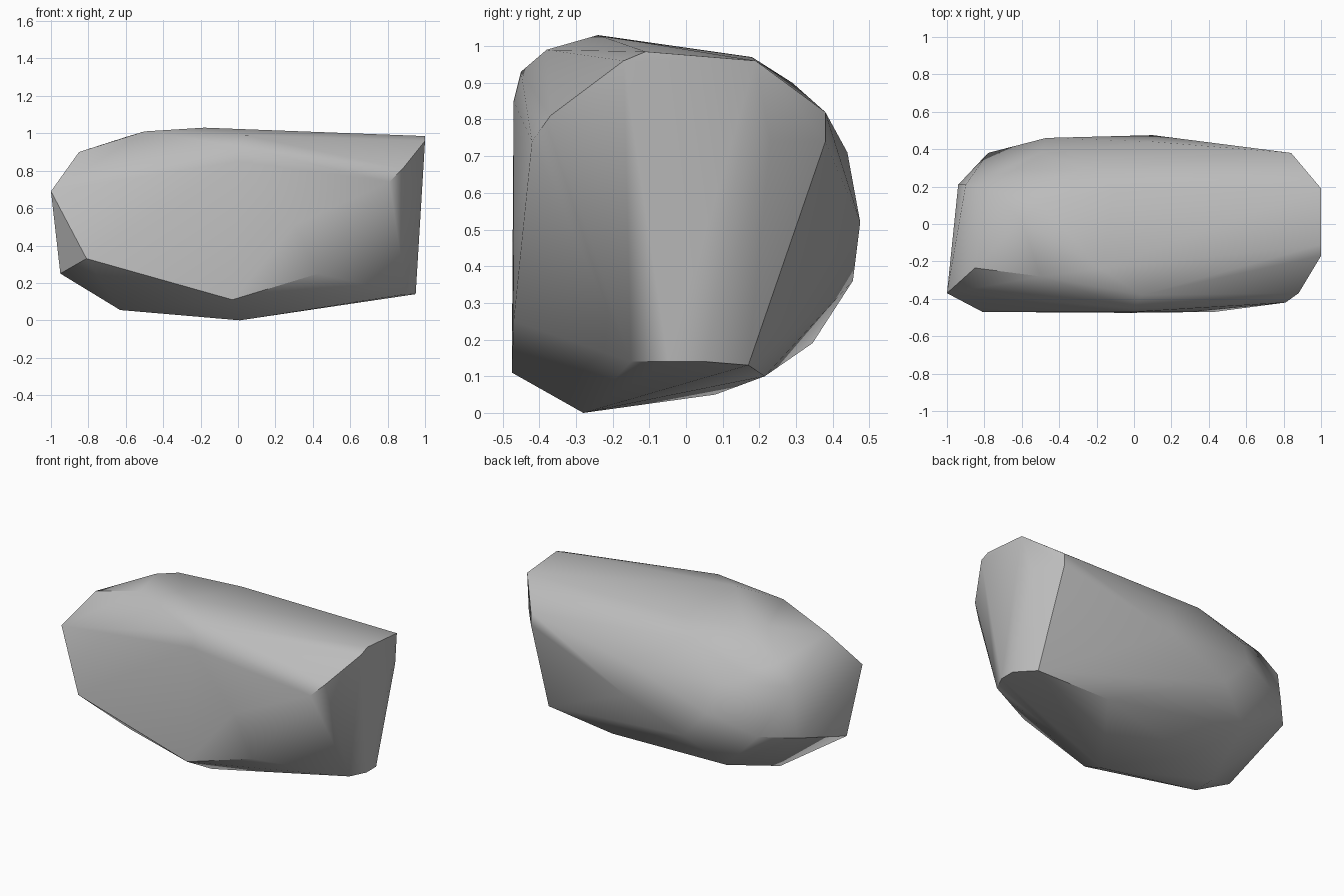
import bpy
import bmesh
import math
from mathutils import Vector

# Remove the default object only
default_object = bpy.data.objects.get("Cube")
if default_object:
    bpy.data.objects.remove(default_object, do_unlink=True)

CENTIMETRE = 0.01


def make_material(name, colour):
    """Plain flat colour for viewport and render."""
    material = bpy.data.materials.new(name)
    material.use_nodes = True
    material.diffuse_color = colour
    shader = material.node_tree.nodes["Principled BSDF"]
    shader.inputs["Base Color"].default_value = colour
    shader.inputs["Roughness"].default_value = 0.8
    return material


def make_hull(name, corner_groups, material):
    """Wrap a tight convex skin around groups of corner points."""
    mesh = bpy.data.meshes.new(name)
    builder = bmesh.new()
    for corners in corner_groups:
        for corner in corners:
            builder.verts.new(Vector(corner) * CENTIMETRE)
    result = bmesh.ops.convex_hull(builder, input=builder.verts[:])
    # Drop any points left inside the skin
    inside = {item for item in result["geom_interior"] + result["geom_unused"]
              if isinstance(item, bmesh.types.BMVert)}
    bmesh.ops.delete(builder, geom=list(inside), context="VERTS")
    bmesh.ops.recalc_face_normals(builder, faces=builder.faces[:])
    builder.to_mesh(mesh)
    builder.free()
    mesh.materials.append(material)
    hull = bpy.data.objects.new(name, mesh)
    bpy.context.collection.objects.link(hull)
    return hull


# Pointed end: nose, cheek and rear chamfer
pointed_end = [(-100, -37, 69), (-95, -28, 25), (-81, -47, 33),
               (-85, -23.5, 90), (-90, 21, 74), (-78, 19, 85),
               (-94, 21, 42), (-78, 38, 45)]

# Top ridge, sloping gently to the blunt end
top_ridge = [(-50, -28, 101), (-18, -24, 103), (-60, 2, 98),
             (-50, 11, 98), (-10, 18, 97), (4, -38, 99)]

# Broad front face
front_face = [(0, -45, 93), (0, -47, 85), (30, -47, 51),
              (43, -47, 25), (-3, -47.5, 11)]

# Blunt end, tapering towards the base
blunt_end = [(100, -11, 98.5), (100, -17, 96), (88, -37, 81),
             (81, -42, 74), (100, 19, 96), (84, 38, 82),
             (84, 38, 74), (96, 23, 74),
             (90, -15, 14), (95, -5, 14), (95, 5, 14), (86, 17, 13)]

# Rounded back
back_bulge = [(-24, 29, 90), (-63, 29, 79), (-50, 38, 72), (-47, 46, 55),
              (10, 44, 71), (10, 47.5, 52), (-30, 45.5, 36)]

# Underside, resting on one low corner
underside = [(1, -28, 0), (-63, -20, 5.5), (-63, -6, 5.5),
             (-34, 8, 5), (-53, 34.5, 19), (37.5, 21.5, 10)]

stone_grey = make_material("stone grey", (0.5, 0.5, 0.5, 1))
boulder = make_hull(
    "boulder",
    [pointed_end, top_ridge, front_face, blunt_end, back_bulge, underside],
    stone_grey)

# Soft shading with crisp edges at the strong breaks
bpy.ops.object.select_all(action="DESELECT")
boulder.select_set(True)
bpy.context.view_layer.objects.active = boulder
bpy.ops.object.shade_smooth_by_angle(angle=math.radians(36))
